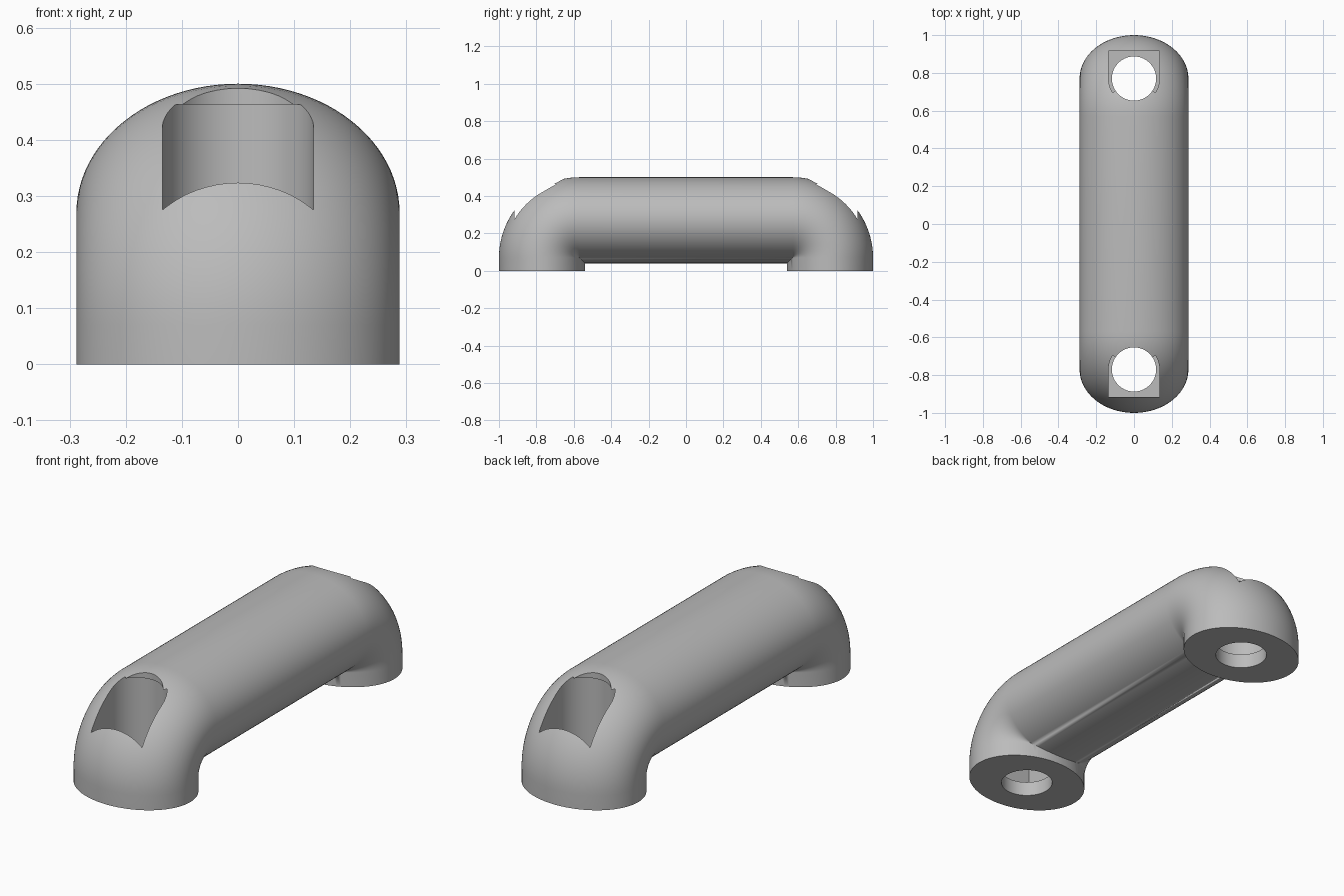
import bpy, bmesh
from math import sin, cos, pi, radians

if "Cube" in bpy.data.objects:
    bpy.data.objects.remove(bpy.data.objects["Cube"])

HALF_W, HALF_H = 0.288, 0.23    # elliptical section
LEG_Y, BAR_Z = 0.77, 0.27       # centre lines of legs and bar
BEND = 0.2                      # bend radius of the centre line
SIDES, STEPS = 96, 24

grey = bpy.data.materials.new("grey")
grey.use_nodes = True
grey.diffuse_color = (0.5, 0.5, 0.5, 1)
grey.node_tree.nodes["Principled BSDF"].inputs["Base Color"].default_value = (0.5, 0.5, 0.5, 1)


def make_object(name, bm):
    bmesh.ops.recalc_face_normals(bm, faces=bm.faces)
    mesh = bpy.data.meshes.new(name)
    bm.to_mesh(mesh)
    bm.free()
    mesh.materials.append(grey)
    obj = bpy.data.objects.new(name, mesh)
    bpy.context.collection.objects.link(obj)
    return obj


def leg_ring(bm, side, angle=None):
    """Elliptical ring at the foot, or at an angle round the bend."""
    ring = []
    for i in range(SIDES):
        a = 2 * pi * i / SIDES
        x, out = HALF_W * cos(a), HALF_H * sin(a)
        if angle is None:
            y, z = LEG_Y + out, 0
        else:
            # the inside of the bend closes into a mitre
            r = BEND + out
            c, s = (cos(angle), sin(angle)) if r > 0 else (1, 1)
            y, z = LEG_Y - BEND + r * c, BAR_Z - BEND + r * s
        ring.append(bm.verts.new((x, side * y, z)))
    return ring


# Handle body: an ellipse swept up one leg, along the bar and down the other
bm = bmesh.new()
angles = [None] + [pi / 2 * k / STEPS for k in range(STEPS + 1)]
rings = [leg_ring(bm, -1, a) for a in angles]
rings += [leg_ring(bm, 1, a) for a in reversed(angles)]
for lower, upper in zip(rings, rings[1:]):
    for i in range(SIDES):
        j = (i + 1) % SIDES
        bm.faces.new((lower[i], lower[j], upper[j], upper[i]))
bm.faces.new(rings[0])
bm.faces.new(rings[-1])
bmesh.ops.remove_doubles(bm, verts=bm.verts, dist=1e-5)
handle = make_object("handle", bm)


def prism(name, outline, bottom, top):
    bm = bmesh.new()
    face = bm.faces.new([bm.verts.new((x, y, bottom)) for x, y in outline])
    grown = bmesh.ops.extrude_face_region(bm, geom=[face])["geom"]
    verts = [v for v in grown if isinstance(v, bmesh.types.BMVert)]
    bmesh.ops.translate(bm, verts=verts, vec=(0, 0, top - bottom))
    return make_object(name, bm)


def cut(cutter):
    cutter.hide_render = True
    mod = handle.modifiers.new("cut", "BOOLEAN")
    mod.operation, mod.solver, mod.object = "DIFFERENCE", "EXACT", cutter
    bpy.ops.object.modifier_apply(modifier=mod.name)
    bpy.data.objects.remove(cutter)


bpy.context.view_layer.objects.active = handle
handle.select_set(True)

# Screw pocket and through hole in each leg
for side in (-1, 1):
    arc = [(0.135 * cos(pi * k / 40), LEG_Y - 0.135 * sin(pi * k / 40)) for k in range(41)]
    slot = arc + [(-0.135, 0.917), (0.135, 0.917)]
    cut(prism("pocket_cutter", [(x, side * y) for x, y in slot], 0.07, 0.463))
    hole = [(0.117 * cos(2 * pi * k / 64), side * LEG_Y + 0.117 * sin(2 * pi * k / 64)) for k in range(64)]
    cut(prism("hole_cutter", hole, -0.1, 0.7))

bpy.ops.object.shade_smooth_by_angle(angle=radians(30))
